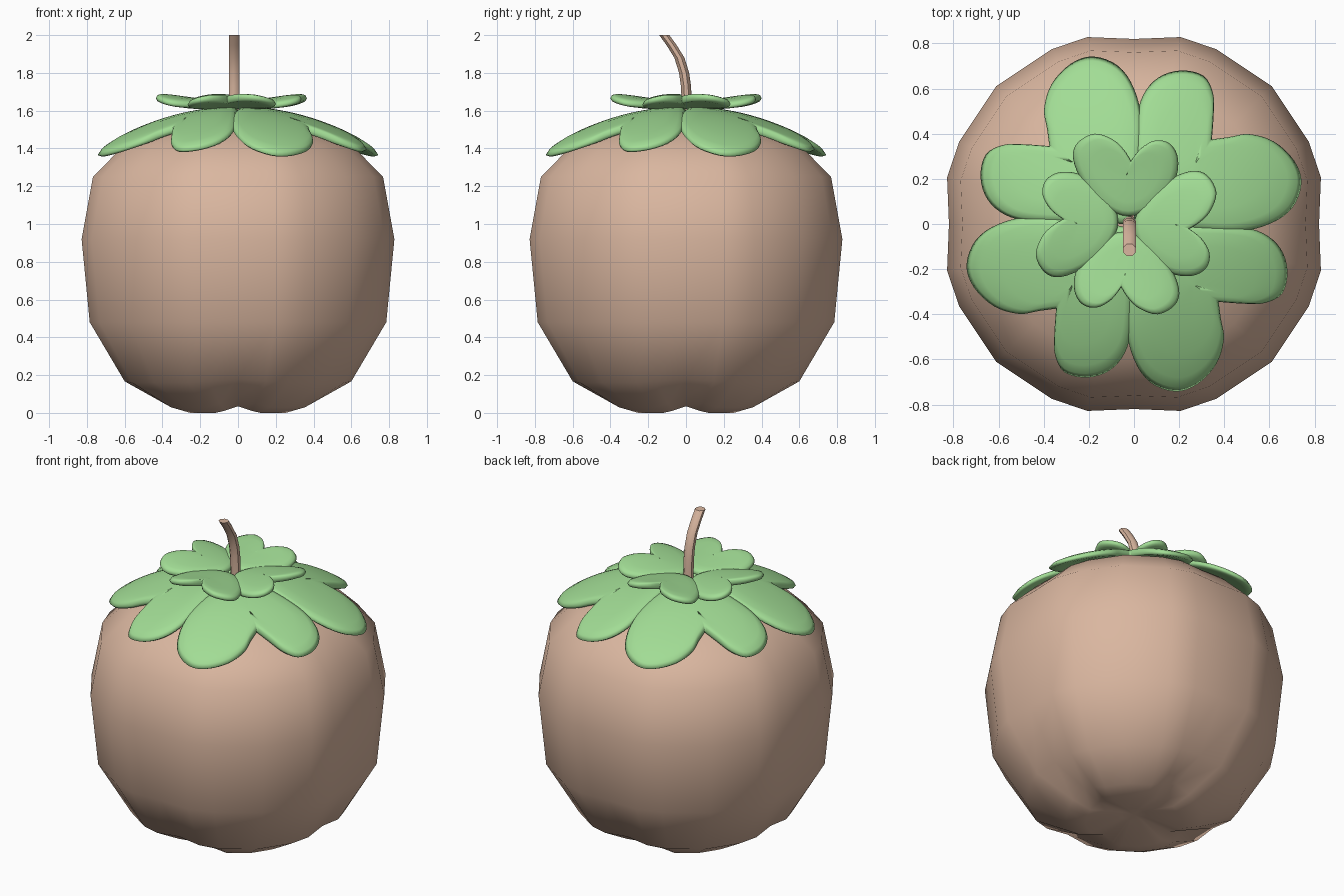
import bpy
from math import cos, sin, pi
from mathutils import Vector

if "Cube" in bpy.data.objects:
    bpy.data.objects.remove(bpy.data.objects["Cube"])


def material(name, rgb):
    m = bpy.data.materials.new(name)
    m.diffuse_color = (*rgb, 1)
    m.use_nodes = True
    m.node_tree.nodes["Principled BSDF"].inputs["Base Color"].default_value = m.diffuse_color
    return m


BROWN = material("brown", (0.70, 0.47, 0.35))
GREEN = material("green", (0.36, 0.72, 0.30))


def loft(name, rings, mat, angle):
    """Skin a stack of closed rings and cap both ends."""
    n = len(rings[0])
    verts = [v for r in rings for v in r]
    faces = [(k * n + i, k * n + (i + 1) % n, (k + 1) * n + (i + 1) % n, (k + 1) * n + i)
             for k in range(len(rings) - 1) for i in range(n)]
    for k, step in ((0, -1), (len(rings) - 1, 1)):
        loop = list(range(k * n, k * n + n))[::step]
        centre = sum((Vector(v) for v in rings[k]), Vector()) / n
        verts.append(centre)
        faces += [(loop[i], loop[(i + 1) % n], len(verts) - 1) for i in range(n)]
    mesh = bpy.data.meshes.new(name)
    mesh.from_pydata(verts, [], faces)
    mesh.materials.append(mat)
    ob = bpy.data.objects.new(name, mesh)
    bpy.context.collection.objects.link(ob)
    bpy.context.view_layer.objects.active = ob
    bpy.ops.object.select_all(action='DESELECT')
    ob.select_set(True)
    bpy.ops.object.shade_smooth_by_angle(angle=angle)
    return ob


# Fruit body: four soft lobes, dented on the axes and underneath
QUARTER = [(0.99, 0), (1, 0.25), (0.935, 0.44), (0.737, 0.737), (0.44, 0.935), (0.25, 1)]
# radius, height, lift of the axis points
BODY = [(0.07, 0.05, 0), (0.27, 0.0, 0.035), (0.38, 0.03, 0.06), (0.60, 0.16, 0.02),
        (0.785, 0.48, 0), (0.828, 0.92, 0), (0.768, 1.25, 0), (0.60, 1.42, 0),
        (0.40, 1.505, 0), (0.20, 1.56, 0), (0.05, 1.55, 0)]
rings = []
for r, z, lift in BODY:
    ring = []
    for q in range(4):
        c, s = round(cos(q * pi / 2)), round(sin(q * pi / 2))
        for i, (x, y) in enumerate(QUARTER):
            up = lift * (1, 0.35, 0, 0, 0, 0.35)[i]
            ring.append(((x * c - y * s) * r, (x * s + y * c) * r, z + up))
    rings.append(ring)
loft("fruit_body", rings, BROWN, pi)

# Stem: bends towards the front, flat cut on top
STEM = [(0.01, 1.52), (0.003, 1.66), (0.0, 1.73), (-0.01, 1.80), (-0.035, 1.88), (-0.075, 1.945), (-0.115, 2.0)]
loft("stem", [[(-0.02 + 0.031 * cos(a * pi / 4 + pi / 8), y + 0.029 * sin(a * pi / 4 + pi / 8), z)
               for a in range(8)] for y, z in STEM], BROWN, pi / 4)


def smooth_outline(pts, sharp, steps=4):
    """Catmull-Rom through the points, with zero tangents at sharp ones."""
    P = [Vector(p) for p in pts]
    n = len(P)
    T = [Vector((0, 0)) if i in sharp else (P[(i + 1) % n] - P[i - 1]) / 2 for i in range(n)]
    out = []
    for i in range(n):
        j = (i + 1) % n
        for k in range(steps):
            t = k / steps
            out.append((2*t**3 - 3*t*t + 1) * P[i] + (t**3 - 2*t*t + t) * T[i]
                       + (3*t*t - 2*t**3) * P[j] + (t**3 - t*t) * T[j])
    return out


def leaf(name, outline, hub, height, t, turn, shift):
    """Rounded heart-shaped pad following a height function, turned about z."""
    hub = Vector(hub)
    section = [(0.05, -1), (0.35, -1), (0.65, -1), (0.87, -0.95), (0.96, -0.7), (1, 0),
               (0.96, 0.7), (0.87, 0.95), (0.65, 1), (0.35, 1), (0.05, 1)]
    rings = []
    for s, h in section:
        ring = []
        for p in outline:
            x, y = hub + (p - hub) * s
            c, sn = cos(turn), sin(turn)
            ring.append((x * c - y * sn + shift, x * sn + y * c, height(x, y) + h * t))
        rings.append(ring)
    loft(name, rings, GREEN, pi)


# Four large leaves on the diagonals, drooping over the shoulders
BIG = smooth_outline([(0, 0.02), (0.005, 0.22), (0.012, 0.45), (0.04, 0.57), (0.11, 0.65), (0.21, 0.68),
                      (0.31, 0.655), (0.352, 0.57), (0.352, 0.47), (0.345, 0.375), (0.42, 0.385),
                      (0.51, 0.398), (0.62, 0.365), (0.71, 0.28), (0.742, 0.18), (0.70, 0.07),
                      (0.60, 0.0), (0.45, -0.035), (0.25, -0.022)], {0, 9})
# Four small leaves on the axes, curling up at the ends
SMALL = smooth_outline([(0.01, 0.035), (-0.10, 0.08), (-0.19, 0.18), (-0.235, 0.29), (-0.215, 0.36),
                        (-0.14, 0.40), (-0.06, 0.375), (-0.01, 0.33), (0.022, 0.28), (0.065, 0.335),
                        (0.13, 0.37), (0.195, 0.355), (0.23, 0.29), (0.215, 0.19), (0.13, 0.08)], {8})
for q in range(4):
    leaf(f"large_leaf_{q + 1}", BIG, (0.27, 0.265), lambda x, y: 1.60 - 0.40 * (x * x + y * y),
         0.024, q * pi / 2, 0)
    leaf(f"small_leaf_{q + 1}", SMALL, (0.0, 0.21), lambda x, y: 1.62 + 0.14 * y - 0.5 * x * x,
         0.021, q * pi / 2, -0.035)
